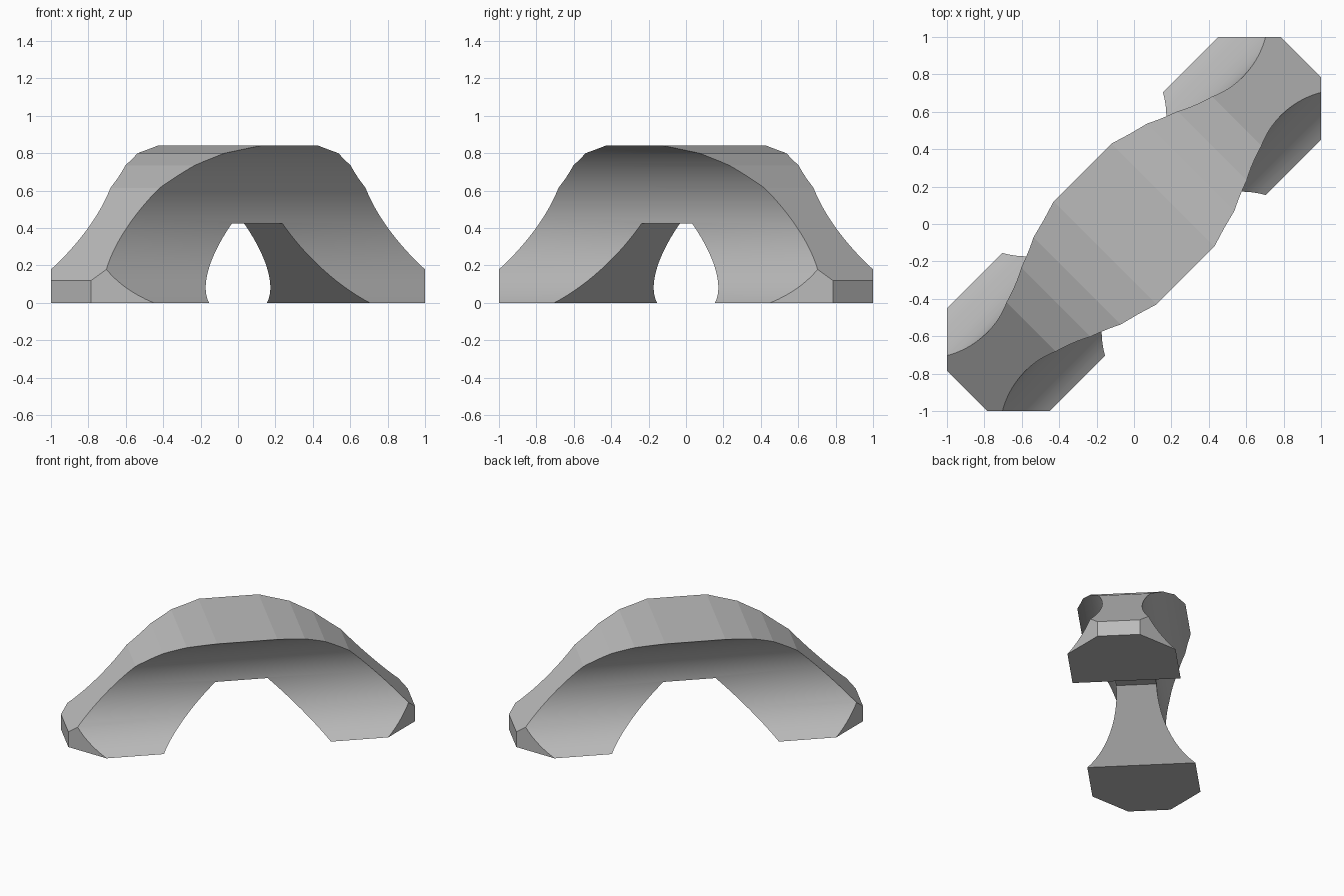
import bpy, bmesh, math
from mathutils import Vector, Matrix

if "Cube" in bpy.data.objects:
    bpy.data.objects.remove(bpy.data.objects["Cube"])

HEIGHT, WIDE, WAIST = 0.84, 0.389, 0.145   # height and half widths
HALF = HEIGHT / 2


def make_material(name, rgb):
    mat = bpy.data.materials.new(name)
    mat.use_nodes = True
    mat.diffuse_color = (*rgb, 1)
    mat.node_tree.nodes["Principled BSDF"].inputs["Base Color"].default_value = (*rgb, 1)
    return mat


def prism(bm, points, axis):
    """Extrude a closed outline along axis, both ways from the middle."""
    face = bm.faces.new([bm.verts.new(Vector(p) - axis) for p in points])
    top = bmesh.ops.extrude_face_region(bm, geom=[face])["geom"]
    bmesh.ops.translate(bm, verts=[v for v in top if isinstance(v, bmesh.types.BMVert)], vec=axis * 2)
    bmesh.ops.recalc_face_normals(bm, faces=bm.faces)


def slice_off(bm, point, normal):
    """Remove everything on the normal's side and cap the cut."""
    bmesh.ops.bisect_plane(bm, geom=bm.verts[:] + bm.edges[:] + bm.faces[:], dist=1e-5,
                           plane_co=point, plane_no=normal, clear_outer=True)
    bmesh.ops.holes_fill(bm, edges=[e for e in bm.edges if e.is_boundary], sides=0)


def to_object(bm, name):
    mesh = bpy.data.meshes.new(name)
    bm.to_mesh(mesh)
    bm.free()
    obj = bpy.data.objects.new(name, mesh)
    bpy.context.collection.objects.link(obj)
    return obj


# Long beam with circular hollows down both sides
sag = WIDE - WAIST
radius = (HALF ** 2 + sag ** 2) / (2 * sag)
sweep = math.asin(HALF / radius)
STEPS = 28
side = []
for i in range(STEPS + 1):
    a = sweep * (2 * i / STEPS - 1)
    side.append((WAIST + radius * (1 - math.cos(a)), HALF + radius * math.sin(a)))
outline = [(0, w, z) for w, z in side] + [(0, -w, z) for w, z in reversed(side)]
bm = bmesh.new()
prism(bm, outline, Vector((1.5, 0, 0)))

# Faceted shoulders, blunt ends and chamfered foot corners
shoulder = [(0.219, HEIGHT), (0.43, 0.8), (0.59, 0.735), (0.778, 0.615), (1.262, 0.12), (1.262, 0)]
for s in (-1, 1):
    for (u0, z0), (u1, z1) in zip(shoulder, shoulder[1:]):
        slice_off(bm, (s * u0, 0, z0), Vector((s * (z0 - z1), 0, u1 - u0)).normalized())
    for t in (-1, 1):
        normal = Vector((s, t, 0)).normalized()
        slice_off(bm, normal, normal)
bmesh.ops.recalc_face_normals(bm, faces=bm.faces)
arch = to_object(bm, "arch")

# Opening between the legs
bm = bmesh.new()
low = 0.608 + 0.1 * 0.418 / 0.425
prism(bm, [(-low, 0, -0.1), (low, 0, -0.1), (0.19, 0, 0.425), (-0.19, 0, 0.425)], Vector((0, 1, 0)))
cutter = to_object(bm, "opening_cutter")
cutter.hide_render = True
mod = arch.modifiers.new("opening", "BOOLEAN")
mod.operation, mod.solver, mod.object = "DIFFERENCE", "EXACT", cutter
bpy.context.view_layer.objects.active = arch
bpy.ops.object.modifier_apply(modifier=mod.name)
bpy.data.objects.remove(cutter)

# Smooth hollows, flat facets elsewhere, then turn onto the diagonal
bm = bmesh.new()
bm.from_mesh(arch.data)
bm.normal_update()
for f in bm.faces:
    f.smooth = abs(f.normal.x) < 0.01 and abs(f.normal.y) > 0.1
for e in bm.edges:
    e.smooth = all(f.smooth for f in e.link_faces) and e.calc_face_angle(0) < math.radians(30)
bmesh.ops.rotate(bm, verts=bm.verts, cent=(0, 0, 0), matrix=Matrix.Rotation(math.pi / 4, 3, "Z"))
bm.to_mesh(arch.data)
bm.free()
arch.data.materials.clear()
arch.data.materials.append(make_material("plain_grey", (0.5, 0.5, 0.5)))
